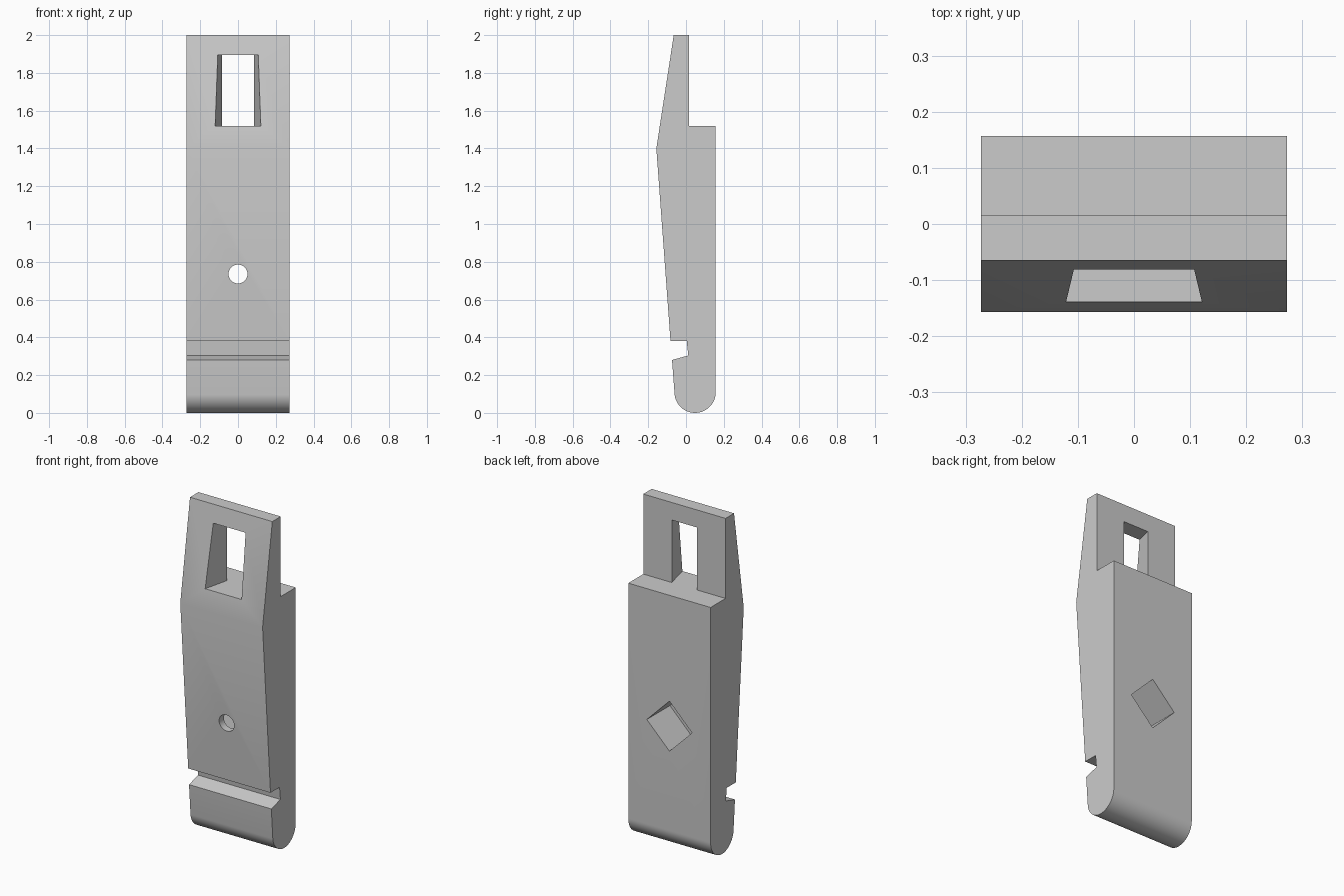
import bpy, bmesh, math
from mathutils import Matrix

default = bpy.data.objects.get("Cube")
if default:
    bpy.data.objects.remove(default, do_unlink=True)

HALF_WIDTH = 0.273
BACK = 0.157

grey = bpy.data.materials.new("plain_grey")
grey.use_nodes = True
colour = (0.6, 0.6, 0.6, 1)
grey.diffuse_color = colour
grey.node_tree.nodes["Principled BSDF"].inputs["Base Color"].default_value = colour


def make_object(name, bm):
    bmesh.ops.recalc_face_normals(bm, faces=bm.faces)
    mesh = bpy.data.meshes.new(name)
    bm.to_mesh(mesh)
    bm.free()
    mesh.materials.append(grey)
    obj = bpy.data.objects.new(name, mesh)
    bpy.context.collection.objects.link(obj)
    return obj


def extrude_outline(name, points, offset):
    """Fill a closed outline of 3D points and extrude it along offset."""
    bm = bmesh.new()
    face = bm.faces.new([bm.verts.new(p) for p in points])
    result = bmesh.ops.extrude_face_region(bm, geom=[face], use_keep_orig=True)
    verts = [v for v in result["geom"] if isinstance(v, bmesh.types.BMVert)]
    bmesh.ops.translate(bm, verts=verts, vec=offset)
    return make_object(name, bm)


def prism_along_y(name, sides, radius, y0, y1, z, turn=0):
    points = []
    for i in range(sides):
        a = turn + 2 * math.pi * i / sides
        points.append((radius * math.cos(a), y0, z + radius * math.sin(a)))
    return extrude_outline(name, points, (0, y1 - y0, 0))


# Body: side profile with rounded foot, front notch and thin upper tab
radius, steps = 0.109, 32
profile = [(-0.065, 2), (0.015, 2), (0.015, 1.52), (BACK, 1.52)]
for i in range(steps + 1):
    a = -math.radians(173) * i / steps
    profile.append((BACK - radius + radius * math.cos(a), radius + radius * math.sin(a)))
profile += [(-0.074, 0.28), (0.012, 0.304), (0.004, 0.38), (-0.082, 0.38), (-0.157, 1.4)]
body = extrude_outline("clip_body", [(-HALF_WIDTH, y, z) for y, z in profile],
                       (2 * HALF_WIDTH, 0, 0))

# Tapered window through the upper tab, wider at the front
slope = 0.241
window = [(s * (0.084 + slope * (0.015 - y)), y, 1.52)
          for s, y in ((-1, -0.3), (1, -0.3), (1, 0.1), (-1, 0.1))]
cutters = [
    extrude_outline("window_cutter", window, (0, 0, 0.375)),
    # Round bolt hole and square nut pocket behind it
    prism_along_y("bolt_hole_cutter", 32, 0.05, -0.4, 0.1, 0.735),
    prism_along_y("nut_pocket_cutter", 4, 0.15, -0.062, 0.4, 0.735),
]

for cutter in cutters:
    cutter.hide_render = True
    mod = body.modifiers.new(cutter.name, "BOOLEAN")
    mod.operation = "DIFFERENCE"
    mod.solver = "EXACT"
    mod.object = cutter

bpy.ops.object.select_all(action="DESELECT")
body.select_set(True)
bpy.context.view_layer.objects.active = body
for mod in list(body.modifiers):
    bpy.ops.object.modifier_apply(modifier=mod.name)
for cutter in cutters:
    bpy.data.objects.remove(cutter, do_unlink=True)

# Smooth foot and hole, crisp edges elsewhere
bpy.ops.object.shade_smooth_by_angle(angle=math.radians(20))
